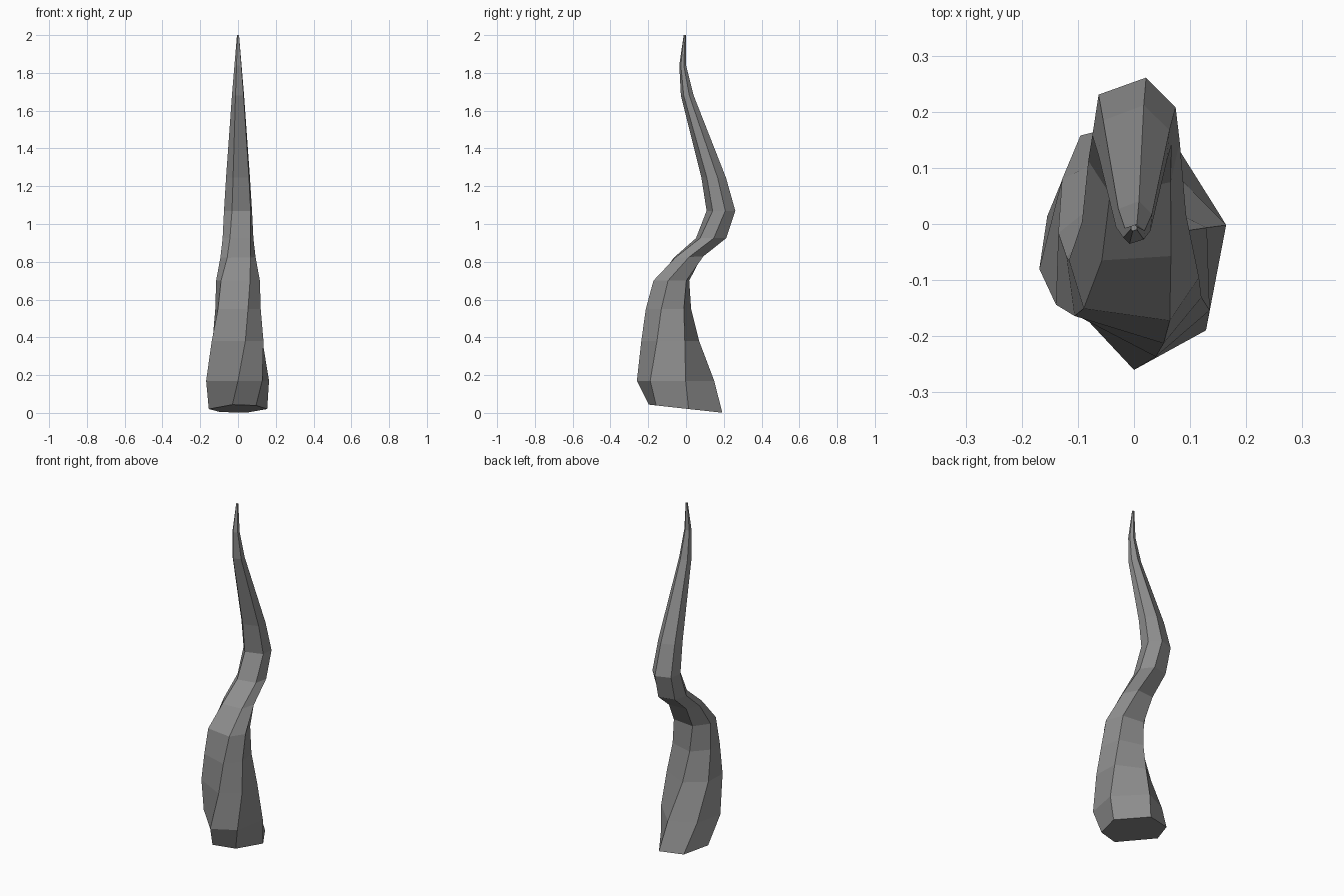
import bpy, bmesh, math

if "Cube" in bpy.data.objects:
    bpy.data.objects.remove(bpy.data.objects["Cube"])

# Uneven six-sided cross-section, as angles around the ring
SIDES = (0, 49, 105, 175, 229, 277)

# Rings from base to tip: height, centre y, half width, half depth, twist, slope in y
RINGS = [
    (0.022, 0.0, 0.155, 0.20, -101, -0.11),
    (0.17, -0.055, 0.17, 0.205, -90, 0.0),
    (0.38, -0.085, 0.15, 0.157, -75, 0.0),
    (0.55, -0.095, 0.125, 0.13, -65, 0.0),
    (0.70, -0.08, 0.117, 0.11, -57, 0.0),
    (0.825, 0.01, 0.093, 0.095, -45, 0.05),
    (0.925, 0.13, 0.083, 0.09, -38, 0.0),
    (1.07, 0.183, 0.078, 0.081, -31, 0.0),
    (1.245, 0.145, 0.067, 0.069, -30, 0.0),
    (1.68, 0.006, 0.034, 0.036, -30, 0.0),
    (1.84, -0.018, 0.02, 0.019, -30, 0.0),
    (2.0, -0.007, 0.006, 0.006, -30, 0.0),
]

grey = bpy.data.materials.new("stone_grey")
grey.diffuse_color = (0.27, 0.27, 0.27, 1)
grey.use_nodes = True
grey.node_tree.nodes["Principled BSDF"].inputs["Base Color"].default_value = grey.diffuse_color

# Bent, twisted horn lofted through the rings
bm = bmesh.new()
loops = []
for z, cy, rx, ry, twist, slope in RINGS:
    loop = []
    for side in SIDES:
        a = math.radians(twist + side)
        dy = ry * math.sin(a)
        loop.append(bm.verts.new((rx * math.cos(a), cy + dy, z + slope * dy)))
    loops.append(loop)

n = len(SIDES)
for low, high in zip(loops, loops[1:]):
    for i in range(n):
        j = (i + 1) % n
        bm.faces.new((low[i], low[j], high[j], high[i]))

# Base and tip caps
bm.faces.new(loops[0][::-1])
bm.faces.new(loops[-1])

mesh = bpy.data.meshes.new("horn")
bm.to_mesh(mesh)
bm.free()
mesh.materials.append(grey)
horn = bpy.data.objects.new("horn", mesh)
bpy.context.collection.objects.link(horn)
